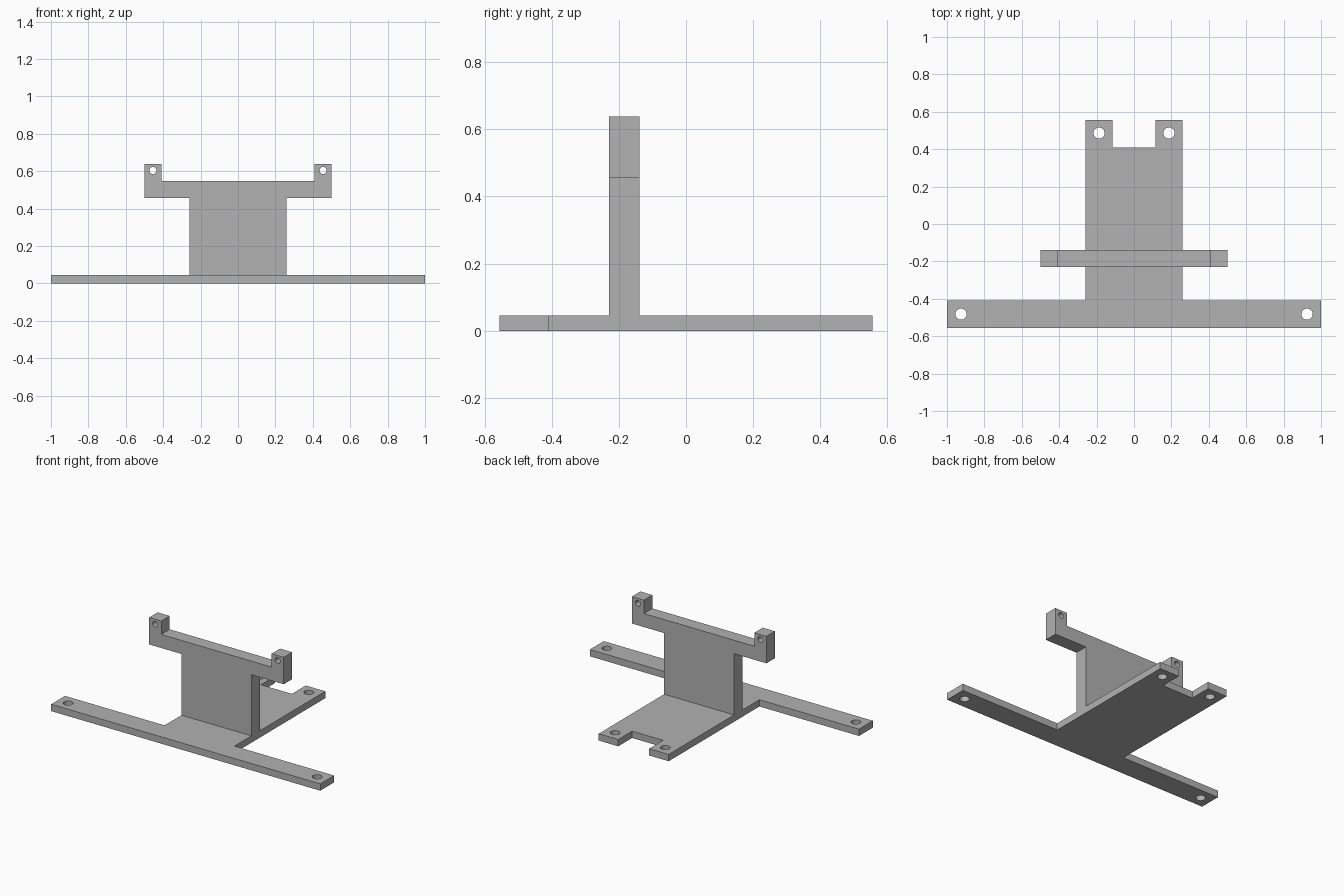
import bpy, bmesh
from math import cos, sin, tau, pi, radians
from mathutils import Matrix

cube = bpy.data.objects.get("Cube")
if cube:
    bpy.data.objects.remove(cube, do_unlink=True)

grey = bpy.data.materials.new("bracket grey")
grey.use_nodes = True
colour = (0.445, 0.445, 0.445, 1)
grey.diffuse_color = colour
grey.node_tree.nodes["Principled BSDF"].inputs["Base Color"].default_value = colour


def circle(x, y, r, sides=32):
    return [(x + r * cos(tau * i / sides), y + r * sin(tau * i / sides)) for i in range(sides)]


def plate(name, half_outline, holes, thickness, matrix):
    """Extrude a mirrored half outline with mirrored round holes."""
    outline = half_outline + [(-x, y) for x, y in reversed(half_outline)]
    loops = [outline] + [circle(s * x, y, r) for x, y, r in holes for s in (1, -1)]
    curve = bpy.data.curves.new(name, "CURVE")
    curve.dimensions = "2D"
    curve.fill_mode = "BOTH"
    curve.extrude = thickness / 2
    for loop in loops:
        spline = curve.splines.new("POLY")
        spline.points.add(len(loop) - 1)
        for point, (x, y) in zip(spline.points, loop):
            point.co = (x, y, 0, 1)
        spline.use_cyclic_u = True
    obj = bpy.data.objects.new(name, curve)
    bpy.context.collection.objects.link(obj)
    bpy.ops.object.select_all(action="DESELECT")
    obj.select_set(True)
    bpy.context.view_layer.objects.active = obj
    bpy.ops.object.convert(target="MESH")
    obj = bpy.context.object
    obj.name = name

    # Weld caps to sides and place the part
    bm = bmesh.new()
    bm.from_mesh(obj.data)
    bmesh.ops.remove_doubles(bm, verts=bm.verts, dist=0.0005)
    bmesh.ops.recalc_face_normals(bm, faces=bm.faces)
    bm.transform(matrix)
    bm.to_mesh(obj.data)
    bm.free()
    obj.data.materials.clear()
    obj.data.materials.append(grey)
    bpy.ops.object.shade_smooth_by_angle(angle=radians(30))
    return obj


base_t, wall_t = 0.046, 0.09
body = 0.26

# Flat T-shaped base with a notched rear edge
plate("base_plate",
      [(1, -0.555), (1, -0.408), (body, -0.408), (body, 0.555), (0.115, 0.555), (0.115, 0.408)],
      [(0.925, -0.482, 0.03), (0.187, 0.486, 0.03)],
      base_t, Matrix.Translation((0, 0, base_t / 2)))

# Upright wall with side arms and drilled ears
plate("upright_wall",
      [(body, base_t), (body, 0.457), (0.5, 0.457), (0.5, 0.638), (0.41, 0.638), (0.41, 0.548)],
      [(0.455, 0.604, 0.019)],
      wall_t, Matrix.Translation((0, -0.184, 0)) @ Matrix.Rotation(pi / 2, 4, "X"))
